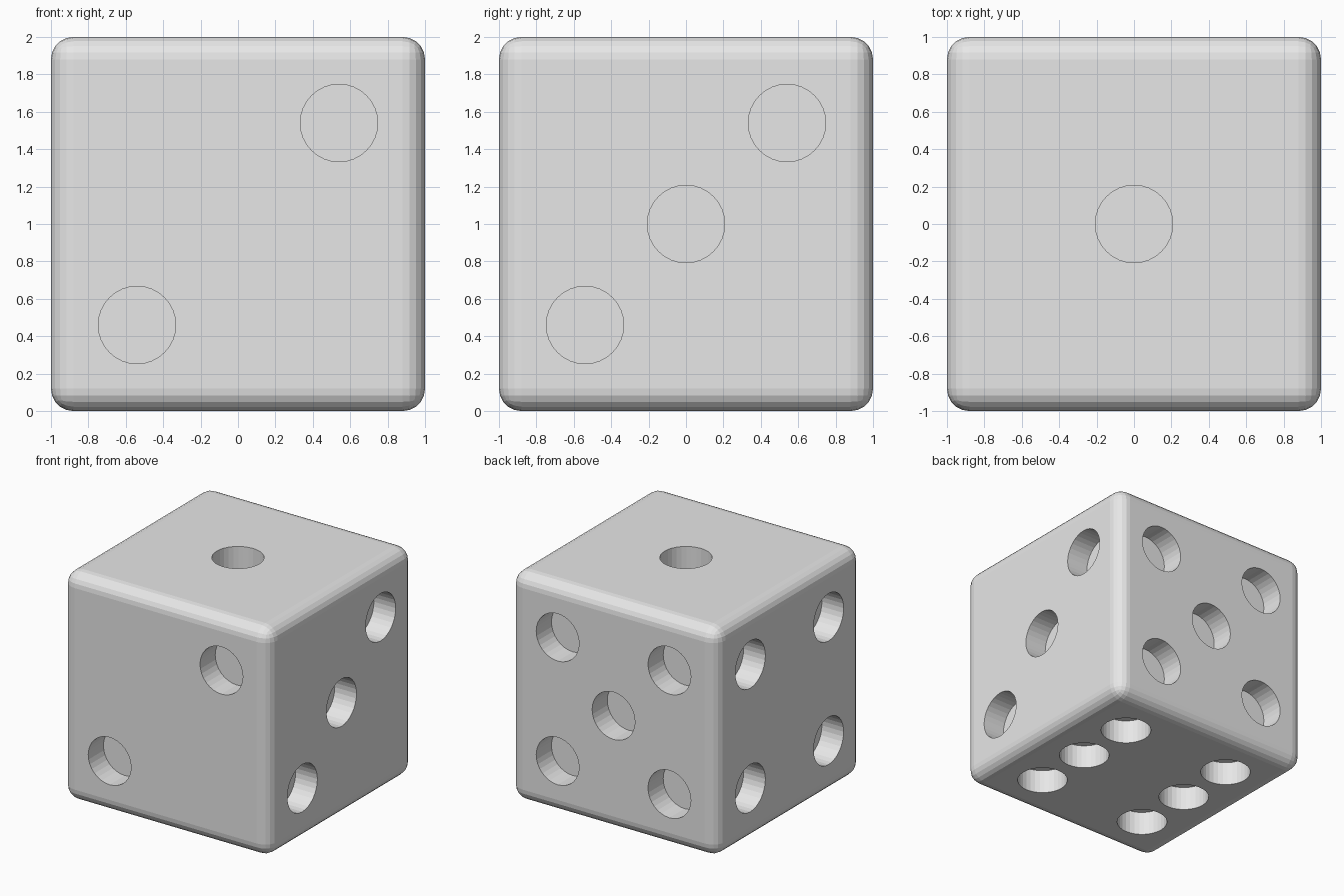
import bpy, bmesh
from mathutils import Matrix, Vector

if "Cube" in bpy.data.objects:
    bpy.data.objects.remove(bpy.data.objects["Cube"])

P = 0.54          # pip offset from face centre
R = 0.207         # pip radius
DEPTH = 0.21      # pip depth

ivory = bpy.data.materials.new("off_white")
ivory.diffuse_color = (0.8, 0.8, 0.8, 1)
ivory.use_nodes = True
ivory.node_tree.nodes["Principled BSDF"].inputs["Base Color"].default_value = ivory.diffuse_color

# Body: cube with rounded edges
bpy.ops.mesh.primitive_cube_add(size=2, location=(0, 0, 1))
body = bpy.context.object
body.name = "die_body"
body.data.materials.append(ivory)
bevel = body.modifiers.new("rounded_edges", 'BEVEL')
bevel.width = 0.12
bevel.segments = 5

# Pip positions as (u, v) on each face
diagonal = [(-P, -P), (P, P)]
corners = [(a, b) for a in (-P, P) for b in (-P, P)]
centre = [(0, 0)]
X, Y, Z = Vector((1, 0, 0)), Vector((0, 1, 0)), Vector((0, 0, 1))
faces = [  # normal, u axis, v axis, pips
    (Z, X, Y, centre),
    (-Y, X, Z, diagonal),
    (X, Y, Z, diagonal + centre),
    (-X, Y, Z, corners),
    (Y, X, Z, corners + centre),
    (-Z, X, Y, corners + [(-P, 0), (P, 0)]),
]

# Pip cutters: one cylinder per pip, straddling the face
bm = bmesh.new()
overlap = 0.1
for normal, u, v, pips in faces:
    turn = Z.rotation_difference(normal).to_matrix().to_4x4()
    for a, b in pips:
        spot = normal * (1 + (overlap - DEPTH) / 2) + u * a + v * b + Z
        bmesh.ops.create_cone(bm, cap_ends=True, segments=32, radius1=R, radius2=R,
                              depth=DEPTH + overlap, matrix=Matrix.Translation(spot) @ turn)
mesh = bpy.data.meshes.new("pip_cutters")
bm.to_mesh(mesh)
bm.free()
mesh.materials.append(ivory)
cutters = bpy.data.objects.new("pip_cutters", mesh)
bpy.context.collection.objects.link(cutters)
cutters.hide_render = True
cutters.display_type = 'WIRE'

# Drill the pips
drill = body.modifiers.new("pip_holes", 'BOOLEAN')
drill.operation = 'DIFFERENCE'
drill.solver = 'EXACT'
drill.object = cutters
